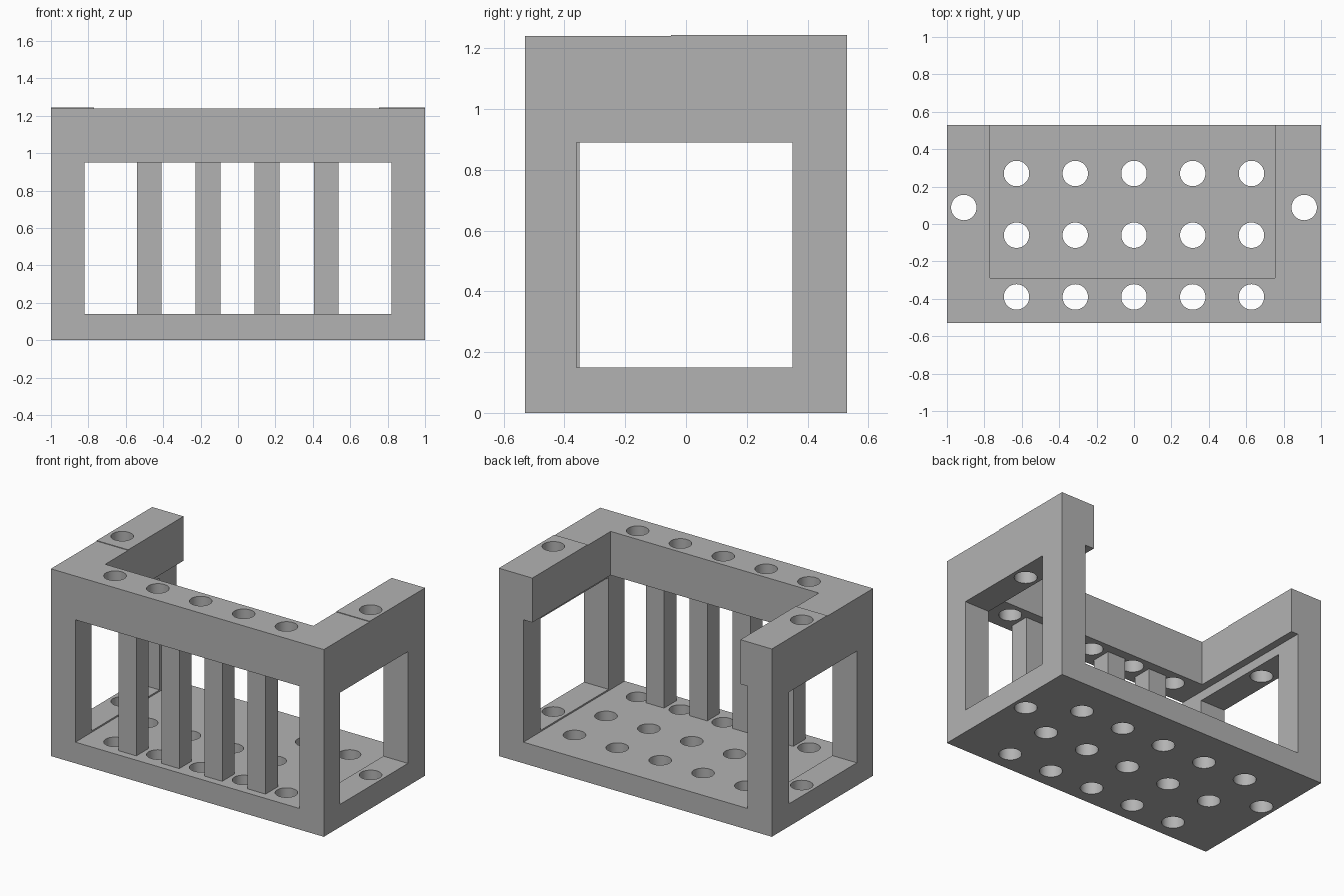
import bpy
import bmesh
from mathutils import Matrix, Vector

cube = bpy.data.objects.get("Cube")
if cube:
    bpy.data.objects.remove(cube, do_unlink=True)

# Single grey material
grey = bpy.data.materials.new("plain grey")
grey.use_nodes = True
colour = (0.45, 0.45, 0.45, 1)
grey.diffuse_color = colour
bsdf = next(n for n in grey.node_tree.nodes if n.type == 'BSDF_PRINCIPLED')
bsdf.inputs["Base Color"].default_value = colour

W, D = 1.0, 0.53                      # half width and half depth
FLOOR, LINTEL, TOP = 0.14, 0.95, 1.24  # main levels
POST = 0.82                           # inner face of the side frames


def finish(name, bm):
    bmesh.ops.recalc_face_normals(bm, faces=bm.faces)
    mesh = bpy.data.meshes.new(name)
    bm.to_mesh(mesh)
    bm.free()
    obj = bpy.data.objects.new(name, mesh)
    bpy.context.collection.objects.link(obj)
    mesh.materials.append(grey)
    return obj


def box(name, lo, hi):
    bm = bmesh.new()
    lo, hi = Vector(lo), Vector(hi)
    bmesh.ops.create_cube(bm, size=1, matrix=Matrix.Translation((lo + hi) / 2)
                          @ Matrix.Diagonal((*(hi - lo), 1)))
    return finish(name, bm)


def slab(name, outline, z0, z1):
    bm = bmesh.new()
    face = bm.faces.new([bm.verts.new((x, y, z0)) for x, y in outline])
    new = bmesh.ops.extrude_face_region(bm, geom=[face])["geom"]
    bmesh.ops.translate(bm, vec=(0, 0, z1 - z0),
                        verts=[v for v in new if isinstance(v, bmesh.types.BMVert)])
    return finish(name, bm)


def cut(obj, *cutters):
    bpy.ops.object.select_all(action='DESELECT')
    obj.select_set(True)
    bpy.context.view_layer.objects.active = obj
    for cutter in cutters:
        mod = obj.modifiers.new("cut", 'BOOLEAN')
        mod.operation = 'DIFFERENCE'
        mod.solver = 'EXACT'
        mod.object = cutter
        bpy.ops.object.modifier_apply(modifier=mod.name)
    bpy.ops.object.shade_smooth_by_angle()


# Cutters: all vertical round holes, and the side window
spots = [(0.314 * i, y) for i in range(-2, 3) for y in (-0.39, -0.06, 0.27)]
spots += [(-0.91, 0.088), (0.91, 0.088)]
bm = bmesh.new()
for x, y in spots:
    bmesh.ops.create_cone(bm, cap_ends=True, segments=48, radius1=0.068, radius2=0.068,
                          depth=4, matrix=Matrix.Translation((x, y, 0)))
holes = finish("hole_cutter", bm)
window = box("window_cutter", (-2, -0.36, 0.15), (2, 0.35, 0.89))

# Perforated base plate
cut(box("base_plate", (-W, -D, 0), (W, D, FLOOR)), holes)

# Side frames with window openings
for name, a, b in (("right_side_frame", -W, -POST), ("left_side_frame", POST, W)):
    cut(box(name, (a, -D, FLOOR), (b, D, LINTEL)), window, holes)

# U-shaped top frame, open at the back
inner_r, inner_l, inner_y = -0.77, 0.755, -0.29
outline = [(-W, -D), (W, -D), (W, D), (inner_l, D), (inner_l, inner_y),
           (inner_r, inner_y), (inner_r, D), (-W, D)]
cut(slab("top_frame", outline, LINTEL, TOP), holes)

# Thin raised pads on the two top arms
for name, a, b in (("right_arm_pad", -W, inner_r), ("left_arm_pad", inner_l, W)):
    cut(box(name, (a, -0.05, TOP), (b, D, TOP + 0.004)), holes)

# Front bars
for i, x in enumerate((-0.475, -0.16, 0.155, 0.472)):
    box(f"front_bar_{i + 1}", (x - 0.066, -0.48, FLOOR), (x + 0.066, -0.35, LINTEL))

for cutter in (holes, window):
    bpy.data.objects.remove(cutter, do_unlink=True)
